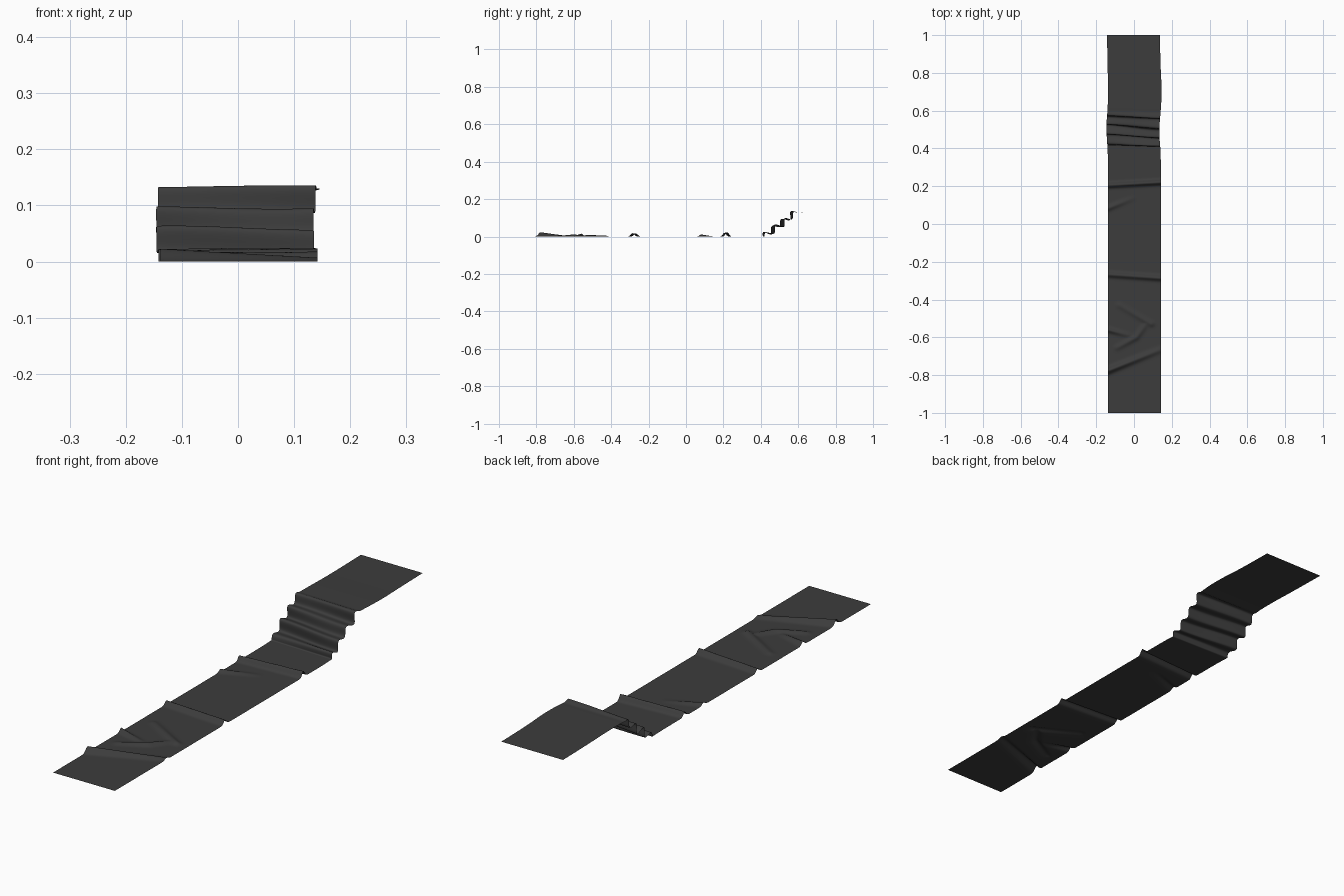
import bpy, bmesh, math
from mathutils import Vector
from mathutils.geometry import intersect_point_line

cube = bpy.data.objects.get("Cube")
if cube:
    bpy.data.objects.remove(cube, do_unlink=True)

COLS = 32
FOLD_START, FOLD_END = Vector((0.415, 0.0)), Vector((0.59, 0.13))

# Wrinkles: start point, end point, height at each end, width
WRINKLES = [
    ((-0.16, 0.204), (0.16, 0.222), 0.020, 0.024, 0.012),
    ((-0.16, -0.266), (0.16, -0.288), 0.016, 0.018, 0.013),
    ((-0.16, -0.785), (0.14, -0.665), 0.024, 0.007, 0.015),
    ((-0.16, -0.555), (-0.03, -0.59), 0.018, 0.004, 0.012),
    ((-0.09, -0.655), (0.01, -0.60), 0.006, 0.011, 0.014),
    ((0.01, -0.60), (0.07, -0.52), 0.011, 0.004, 0.014),
    ((-0.08, -0.43), (0.09, -0.53), 0.005, 0.009, 0.014),
    ((-0.16, 0.075), (-0.01, 0.135), 0.012, 0.002, 0.013),
]


def wrinkle_height(x, y):
    total = 0.0
    for a, b, h0, h1, width in WRINKLES:
        p, a, b = Vector((x, y)), Vector(a), Vector(b)
        t = min(1, max(0, intersect_point_line(p, a, b)[1]))
        d = (p - a.lerp(b, t)).length / width
        total = max(total, (h0 + (h1 - h0) * t) * math.exp(-d * d))
    return total


def fold_point(t, x):
    """Point on the zigzag slope, waving across its rising line."""
    along = (FOLD_END - FOLD_START).normalized()
    normal = Vector((-along.y, along.x))
    amp = 0.015 * (1 + 0.2 * math.sin(11 * x + 7 * t))
    phase = 7 * math.pi * t + 0.35 * math.sin(14 * x) * math.sin(math.pi * t)
    return FOLD_START.lerp(FOLD_END, t) + normal * amp * math.sin(phase)


def spread(a, b, n):
    return [a + (b - a) * i / n for i in range(n)]


# Rows along the strip: lower run, zigzag slope, upper run
rows = [("low", v) for v in spread(-1, FOLD_START.x, 250)]
rows += [("fold", v) for v in spread(0, 1, 90)]
rows += [("high", v) for v in spread(FOLD_END.x, 1, 40)] + [("high", 1.0)]


def strip_point(kind, v, u):
    x = -0.14 + 0.28 * u
    if kind == "low":
        y, z = v, wrinkle_height(x, v)
    elif kind == "fold":
        y, z = fold_point(v, x)
    else:
        y = v
        z = 0.127 + 0.003 * math.exp(-((v - 0.65) / 0.12) ** 2)
    # the folds slant slightly and pull the strip sideways
    near = math.exp(-((y - 0.5) / 0.09) ** 2)
    bulge = math.exp(-((y - 0.7) / 0.1) ** 2)
    side = 0.002 - 0.008 * near - 0.005 * max(0, y - 0.75) * 4
    return (x + side + 0.004 * bulge * u, y - 0.07 * x * near, max(0, z))


# Cloth strip
bm = bmesh.new()
grid = [[bm.verts.new(strip_point(k, v, c / COLS)) for c in range(COLS + 1)]
        for k, v in rows]
for lower, upper in zip(grid, grid[1:]):
    for c in range(COLS):
        bm.faces.new((lower[c], lower[c + 1], upper[c + 1], upper[c])).smooth = True
mesh = bpy.data.meshes.new("cloth_strip")
bm.to_mesh(mesh)
bm.free()
strip = bpy.data.objects.new("cloth_strip", mesh)
bpy.context.collection.objects.link(strip)

# Dark grey cloth
mat = bpy.data.materials.new("dark_grey_cloth")
mat.use_nodes = True
color = (0.045, 0.045, 0.045, 1)
mat.diffuse_color = color
bsdf = mat.node_tree.nodes["Principled BSDF"]
bsdf.inputs["Base Color"].default_value = color
bsdf.inputs["Roughness"].default_value = 0.9
mesh.materials.append(mat)
